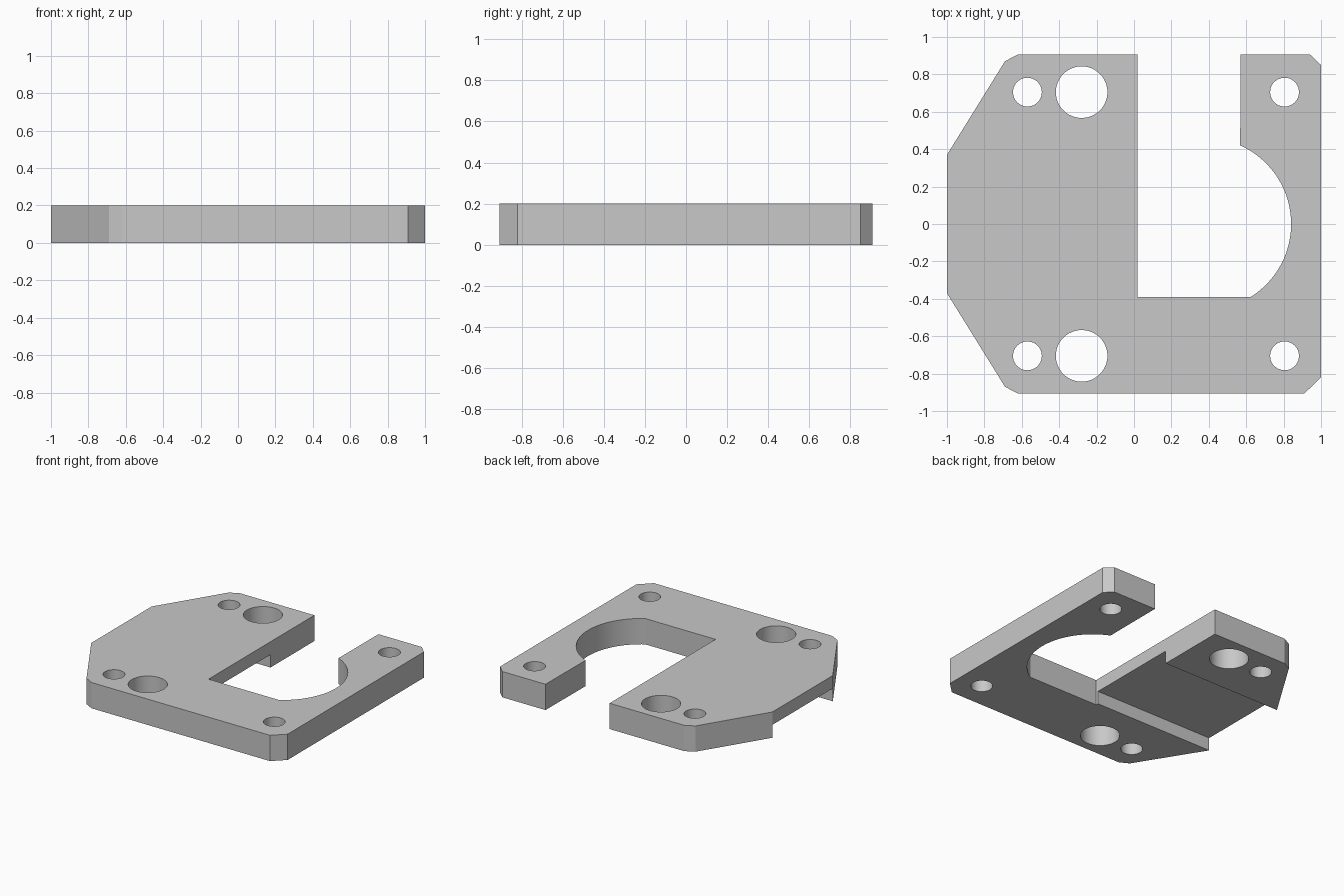
import bpy
import bmesh
from math import asin, cos, pi, radians, sin

HEIGHT = 0.2
HALF_DEPTH = 0.907

default_cube = bpy.data.objects.get("Cube")
if default_cube:
    bpy.data.objects.remove(default_cube, do_unlink=True)

grey = bpy.data.materials.new("plain grey")
grey.use_nodes = True
grey.diffuse_color = (0.58, 0.58, 0.58, 1)
grey.node_tree.nodes["Principled BSDF"].inputs["Base Color"].default_value = grey.diffuse_color


def prism(name, outline, bottom, top):
    """Extrude a flat outline between two heights."""
    bm = bmesh.new()
    face = bm.faces.new([bm.verts.new((x, y, bottom)) for x, y in outline])
    extruded = bmesh.ops.extrude_face_region(bm, geom=[face])["geom"]
    verts = [v for v in extruded if isinstance(v, bmesh.types.BMVert)]
    bmesh.ops.translate(bm, verts=verts, vec=(0, 0, top - bottom))
    bmesh.ops.recalc_face_normals(bm, faces=bm.faces)
    mesh = bpy.data.meshes.new(name)
    bm.to_mesh(mesh)
    bm.free()
    mesh.materials.append(grey)
    obj = bpy.data.objects.new(name, mesh)
    bpy.context.collection.objects.link(obj)
    return obj


def arc(cx, cy, radius, start, end, steps):
    return [(cx + radius * cos(start + (end - start) * i / steps),
             cy + radius * sin(start + (end - start) * i / steps))
            for i in range(steps + 1)]


def cut(target, cutter):
    cutter.hide_render = True
    mod = target.modifiers.new("cut", "BOOLEAN")
    mod.operation = "DIFFERENCE"
    mod.solver = "EXACT"
    mod.object = cutter
    bpy.context.view_layer.objects.active = target
    bpy.ops.object.modifier_apply(modifier=mod.name)
    bpy.data.objects.remove(cutter, do_unlink=True)


# Plate outline with chamfered corners and a round-sided opening to the back
radius = 0.46
opening = arc(0.38, 0, radius, asin(-0.39 / radius), asin(0.42 / radius), 40)
outline = [(-0.62, HALF_DEPTH), (0.02, HALF_DEPTH), (0.02, -0.39)]
outline += opening
outline += [(0.57, HALF_DEPTH), (0.94, HALF_DEPTH), (1, 0.85),
            (1, -0.82), (0.91, -HALF_DEPTH), (-0.62, -HALF_DEPTH),
            (-0.69, -0.87), (-1, -0.37), (-1, 0.37), (-0.69, 0.87)]
plate = prism("mounting_plate", outline, 0, HEIGHT)

# Screw holes and larger rod holes, mirrored front to back
for side in (-1, 1):
    for x, r in ((-0.57, 0.077), (-0.28, 0.138), (0.805, 0.077)):
        circle = arc(x, side * 0.705, r, 0, 2 * pi, 48)[:-1]
        cut(plate, prism("hole_cutter", circle, -0.1, HEIGHT + 0.1))

# Wide channel across the underside
channel = [(-1.1, -0.37), (0.3, -0.37), (0.3, 0.37), (-1.1, 0.37)]
cut(plate, prism("channel_cutter", channel, -0.1, 0.1))

# Smooth round walls, crisp edges
bpy.ops.object.select_all(action="DESELECT")
plate.select_set(True)
bpy.context.view_layer.objects.active = plate
bpy.ops.object.shade_smooth_by_angle(angle=radians(20))
